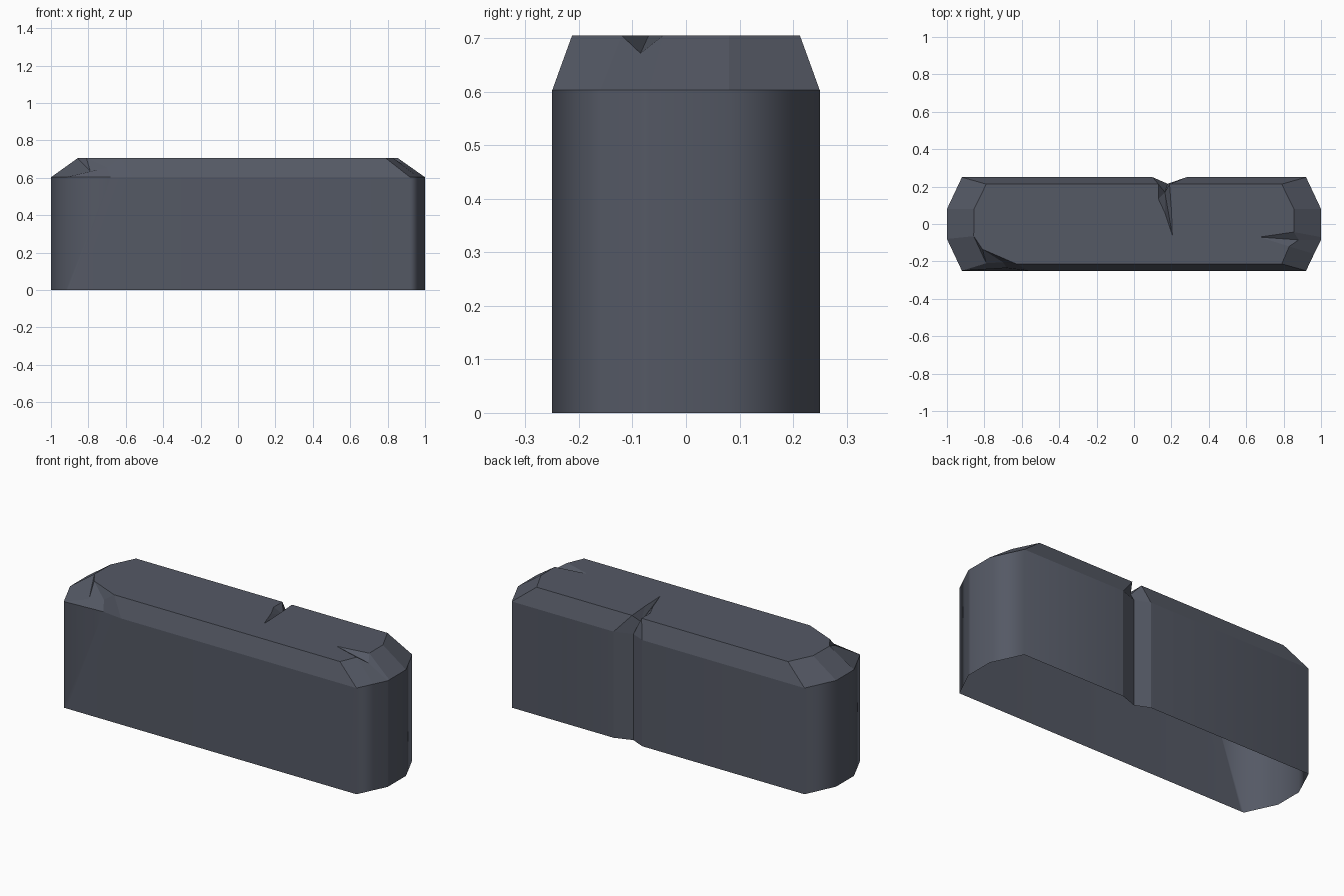
import bpy, bmesh

if "Cube" in bpy.data.objects:
    bpy.data.objects.remove(bpy.data.objects["Cube"])

MID, TOP = 0.603, 0.705

# Wall columns, counter-clockwise: foot (x, y), shoulder (x, y), upper rim (x, y, z)
columns = {
    "A": ((-.92, -.25), (-.92, -.25), (-.79, -.21, .635)),   # chipped corner
    "B": ((-.90, -.25), (-.68, -.235), (-.70, -.205, .655)),
    "C": ((-.56, -.25), (-.56, -.25), (-.63, -.213, TOP)),
    "D": ((.92, -.25), (.92, -.25), (.79, -.213, TOP)),
    "E": ((.963, -.16), (.963, -.16), (.83, -.12, TOP)),
    "F": ((1, -.085), (1, -.085), (.88, -.085, .672)),       # end chip
    "G": ((1, -.07), (1, -.07), (.855, -.043, TOP)),
    "H": ((1, .08), (1, .08), (.855, .08, TOP)),
    "I": ((.92, .25), (.92, .25), (.79, .213, TOP)),
    "J": ((.28, .25), (.28, .25), (.19, .213, TOP)),
    "K": ((.18, .215), (.18, .215), (.165, .17, .66)),       # back groove
    "L": ((.10, .25), (.10, .25), (.13, .213, TOP)),
    "M": ((-.92, .25), (-.92, .25), (-.79, .213, TOP)),
    "N": ((-1, .08), (-1, .08), (-.855, .08, TOP)),
    "O": ((-1, -.08), (-1, -.08), (-.857, -.065, TOP)),
}

bm = bmesh.new()
foot, mid, top = {}, {}, {}
for k, (f, m, t) in columns.items():
    foot[k] = bm.verts.new((*f, 0))
    mid[k] = bm.verts.new((*m, MID))
    top[k] = bm.verts.new(t)

# Extra points on the flat top where the cracks reach in
extras = {"p": (-.81, -.135), "q": (.67, -.07), "r": (.20, .08),
          "s": (.205, -.06), "t": (.165, .06), "u": (.13, .135)}
for k, xy in extras.items():
    top[k] = bm.verts.new((*xy, TOP))

# Walls and sloped shoulder
walls = []
keys = list(columns)
for a, b in zip(keys, keys[1:] + keys[:1]):
    walls.append(bm.faces.new((foot[a], foot[b], mid[b], mid[a])))
    bm.faces.new((mid[a], mid[b], top[b], top[a]))

# Flat top, then the facets of the corner chip, end chip and back crack
for names in ("CDEqGHIJrstuLMNOp",
              "OAp", "ABp", "BCp",
              "EFq", "FGq",
              "JKr", "rKs", "sKt", "tKu", "uKL"):
    bm.faces.new([top[n] for n in names])

# Walls are smooth; shoulder, top and groove stay crisp
for f in walls:
    f.smooth = True
for e in bm.edges:
    if min(v.co.z for v in e.verts) > 0.59:
        e.smooth = False
for k in "JKL":
    bm.edges.get((foot[k], mid[k])).smooth = False
bm.edges.get((foot["B"], mid["B"])).smooth = False

mesh = bpy.data.meshes.new("stone_block")
bm.to_mesh(mesh)
bm.free()
block = bpy.data.objects.new("stone_block", mesh)
bpy.context.collection.objects.link(block)

# Dark slate colour
slate = bpy.data.materials.new("dark slate")
slate.diffuse_color = (0.09, 0.10, 0.13, 1)
slate.use_nodes = True
slate.node_tree.nodes["Principled BSDF"].inputs["Base Color"].default_value = slate.diffuse_color
mesh.materials.append(slate)

# Keep the long walls flat with rounded shading only at the ends
wn = block.modifiers.new("weighted_normals", 'WEIGHTED_NORMAL')
wn.keep_sharp = True
